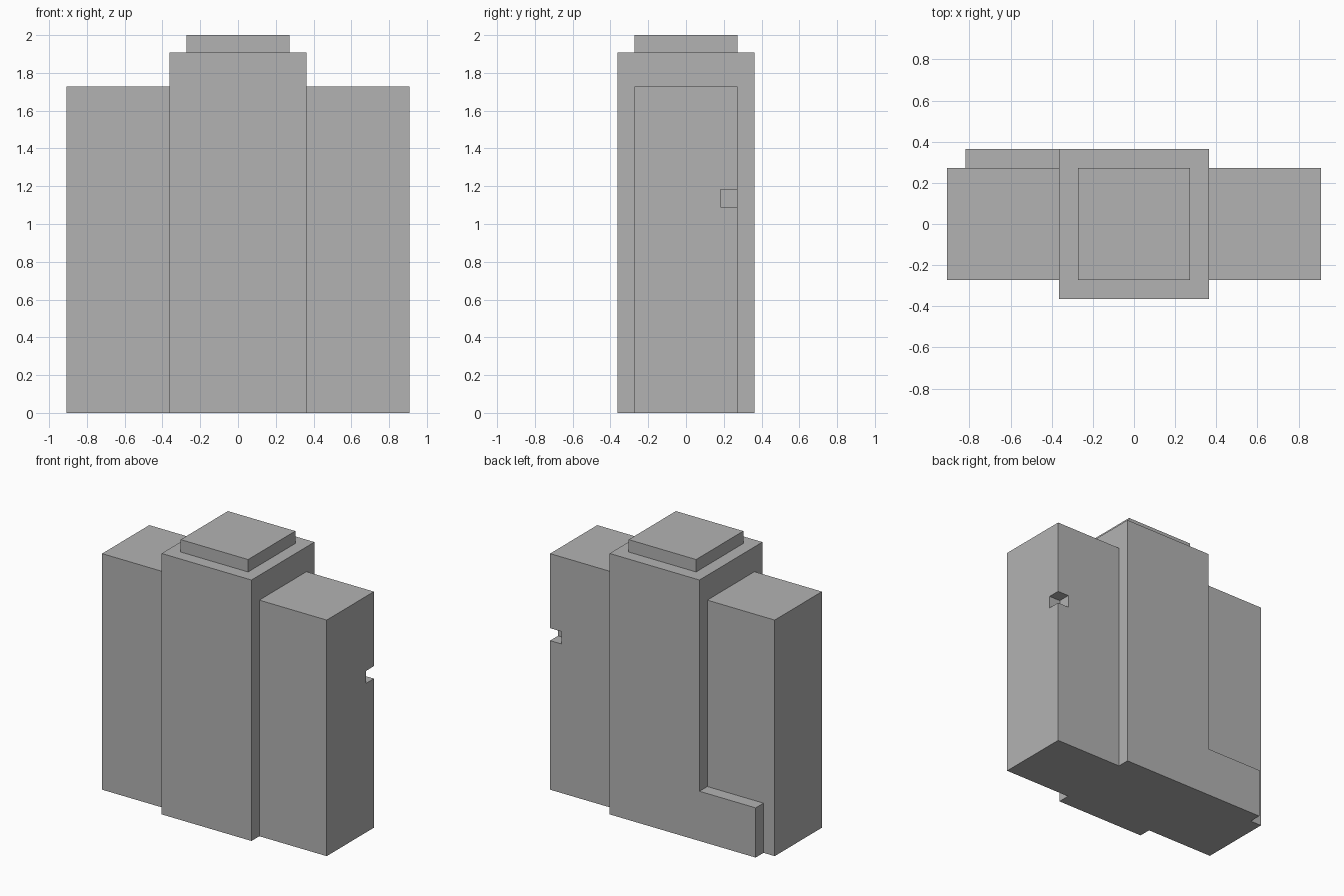
import bpy
import bmesh
from mathutils import Vector

U = 1 / 11  # one grid module; the whole block is 22 modules tall

default = bpy.data.objects.get("Cube")
if default:
    bpy.data.objects.remove(default, do_unlink=True)

# Single plain grey
grey = bpy.data.materials.new("plain grey")
grey.use_nodes = True
grey.diffuse_color = (0.45, 0.45, 0.45, 1)
bsdf = grey.node_tree.nodes["Principled BSDF"]
bsdf.inputs["Base Color"].default_value = grey.diffuse_color
bsdf.inputs["Roughness"].default_value = 0.8


def box(name, low, high):
    """Box between two corners given in modules."""
    low, high = Vector(low) * U, Vector(high) * U
    bm = bmesh.new()
    bmesh.ops.create_cube(bm, size=1)
    bmesh.ops.scale(bm, vec=high - low, verts=bm.verts)
    bmesh.ops.translate(bm, vec=(low + high) / 2, verts=bm.verts)
    mesh = bpy.data.meshes.new(name)
    bm.to_mesh(mesh)
    bm.free()
    mesh.materials.append(grey)
    obj = bpy.data.objects.new(name, mesh)
    bpy.context.collection.objects.link(obj)
    return obj


# Central tower and its raised cap
box("central_tower", (-4, -4, 0), (4, 4, 21))
box("tower_cap", (-3, -3, 21), (3, 3, 22))

# Side wings
left_wing = box("left_wing", (4, -3, 0), (10, 3, 19))
box("right_wing", (-10, -3, 0), (-4, 3, 19))

# Low ledge behind the right wing, flush with the tower's back
box("back_ledge", (-9, 3, 0), (-4, 4, 4))

# Small notch in the rear outer edge of the left wing
cutter = box("notch_cutter", (9, 2, 12), (11, 4, 13))
cutter.hide_render = True
cutter.hide_viewport = True
notch = left_wing.modifiers.new("notch", "BOOLEAN")
notch.operation = "DIFFERENCE"
notch.solver = "EXACT"
notch.object = cutter

# Bake the cut and drop the helper
bpy.context.view_layer.update()
depsgraph = bpy.context.evaluated_depsgraph_get()
cut_mesh = bpy.data.meshes.new_from_object(left_wing.evaluated_get(depsgraph))
left_wing.modifiers.clear()
left_wing.data = cut_mesh
bpy.data.objects.remove(cutter, do_unlink=True)
